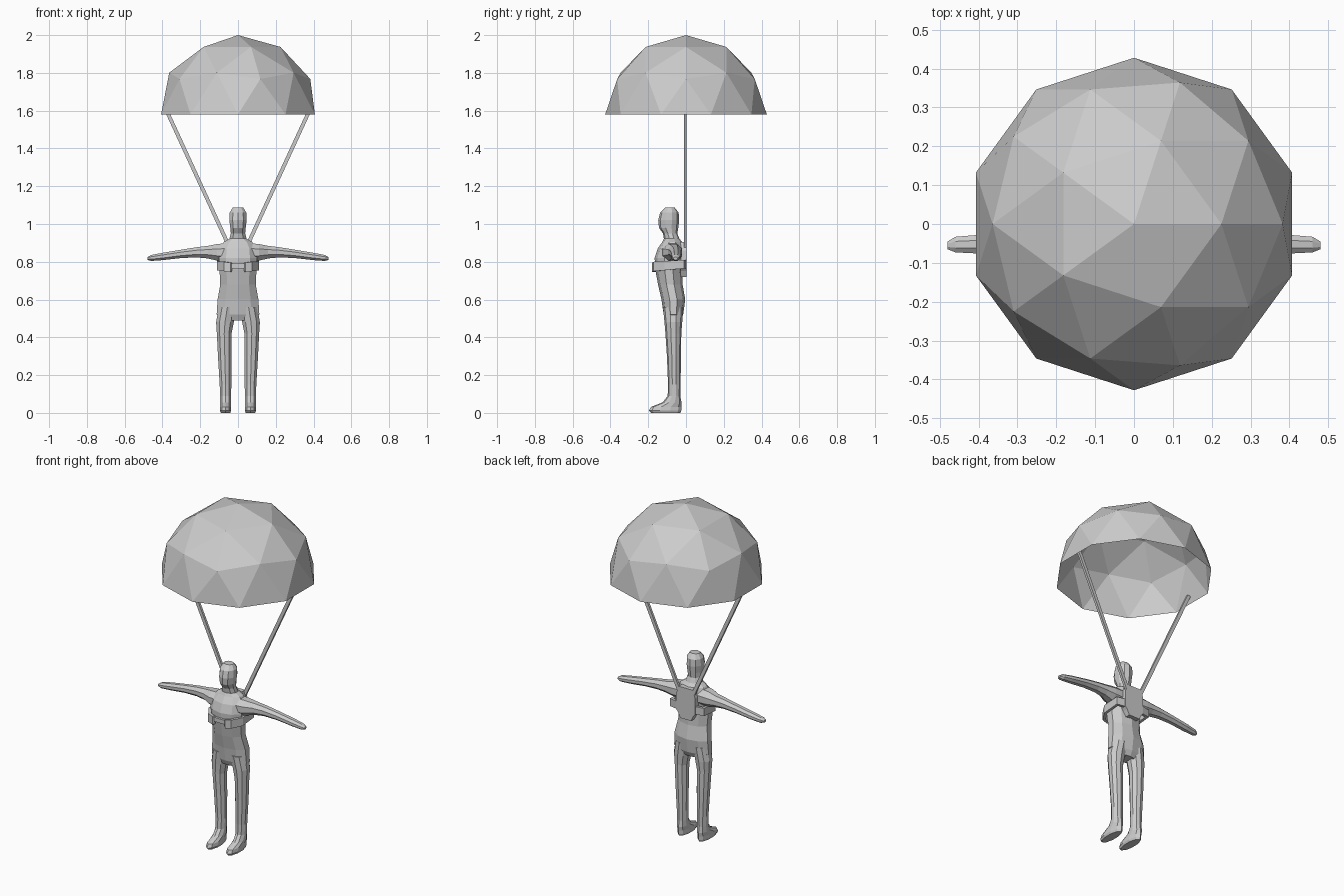
import bpy, bmesh, math
from mathutils import Vector

if "Cube" in bpy.data.objects:
    bpy.data.objects.remove(bpy.data.objects["Cube"])


def finish(bm, name):
    bmesh.ops.recalc_face_normals(bm, faces=bm.faces[:])
    me = bpy.data.meshes.new(name)
    bm.to_mesh(me)
    bm.free()
    ob = bpy.data.objects.new(name, me)
    bpy.context.collection.objects.link(ob)
    return ob


def loft(name, rings, along="z", sides=10):
    """Capped skin through elliptical rings: (centre, half size 1, half size 2)."""
    bm = bmesh.new()
    loops = []
    for c, a, b in rings:
        loop = []
        for i in range(sides):
            t = 2 * math.pi * (i + 0.5) / sides
            u, v = a * math.cos(t) / math.cos(math.pi / sides), b * math.sin(t)
            off = (u, v, 0) if along == "z" else (0, u, v)
            loop.append(bm.verts.new(Vector(c) + Vector(off)))
        loops.append(loop)
    for p, q in zip(loops, loops[1:]):
        for i in range(sides):
            j = (i + 1) % sides
            bm.faces.new((p[i], p[j], q[j], q[i]))
    bm.faces.new(loops[0])
    bm.faces.new(loops[-1])
    return finish(bm, name)


def upright(cx, rows):
    """Rows (z, front y, back y, half width[, x]) to rings."""
    return [((r[4] if len(r) > 4 else cx, (r[1] + r[2]) / 2, r[0]), r[3], (r[2] - r[1]) / 2)
            for r in rows]


# torso, neck and head
body = loft("body", upright(0, [
    (.49, -.105, -.03, .07), (.52, -.118, -.015, .113), (.60, -.13, -.004, .108),
    (.68, -.148, -.018, .094), (.76, -.163, -.02, .098), (.82, -.166, -.012, .102),
    (.87, -.15, -.012, .098), (.905, -.125, -.02, .075), (.922, -.117, -.035, .045),
    (.95, -.122, -.046, .038), (.98, -.143, -.041, .041), (1.02, -.147, -.036, .046),
    (1.06, -.137, -.039, .044), (1.087, -.11, -.06, .028)]))

# arms and legs
limbs = []
for s in (-1, 1):
    limbs.append(loft("leg", upright(0, [
        (0, -.185, -.03, .025, s * .066), (.012, -.197, -.025, .030, s * .066),
        (.032, -.185, -.025, .029, s * .066), (.055, -.125, -.024, .029, s * .066),
        (.09, -.097, -.03, .029, s * .066), (.15, -.095, -.029, .031, s * .066),
        (.30, -.101, -.026, .036, s * .070), (.42, -.109, -.025, .039, s * .073),
        (.48, -.114, -.02, .047, s * .069), (.56, -.122, -.015, .046, s * .056)])))
    limbs.append(loft("arm", [((s * x, y, z), a, b) for x, y, z, a, b in [
        (.05, -.075, .85, .055, .052), (.11, -.07, .85, .05, .048),
        (.16, -.06, .851, .036, .036), (.22, -.056, .85, .03, .029),
        (.30, -.053, .842, .026, .024), (.40, -.052, .828, .024, .021),
        (.46, -.053, .82, .02, .017), (.48, -.055, .817, .01, .008)]], along="x", sides=8))

# merge limbs into the body
bpy.context.view_layer.objects.active = body
for limb in limbs:
    m = body.modifiers.new("union", "BOOLEAN")
    m.operation, m.solver, m.object = "UNION", "EXACT", limb
    bpy.ops.object.modifier_apply(modifier=m.name)
    bpy.data.objects.remove(limb)

# harness belt: band around the chest, narrower at the front buckle
half = [(.035, -.176, .765, .79), (.04, -.18, .745, .795), (.075, -.172, .75, .80),
        (.112, -.115, .755, .803), (.112, -.01, .765, .81), (.06, 0, .765, .81)]
path = half + [(-x, y, a, b) for x, y, a, b in reversed(half)]
bm = bmesh.new()
cols = []
for x, y, a, b in path:
    xi, yi = x * .86, -.09 + (y + .09) * .84
    cols.append([bm.verts.new(p) for p in ((x, y, a), (x, y, b), (xi, yi, b), (xi, yi, a))])
for p, q in zip(cols, cols[1:] + cols[:1]):
    for i in range(4):
        j = (i + 1) % 4
        bm.faces.new((p[i], p[j], q[j], q[i]))
finish(bm, "harness_belt")

# back plate
outline = [(.035, .72), (.05, .75), (.062, .765), (.062, .86), (.045, .905)]
outline += [(-x, z) for x, z in reversed(outline)]
bm = bmesh.new()
face = bm.faces.new([bm.verts.new((x, -.03, z)) for x, z in outline])
ext = bmesh.ops.extrude_face_region(bm, geom=[face], use_keep_orig=True)
bmesh.ops.translate(bm, vec=(0, .033, 0),
                    verts=[g for g in ext["geom"] if isinstance(g, bmesh.types.BMVert)])
finish(bm, "back_plate")

# risers from the plate to the canopy
for s in (-1, 1):
    a, b = Vector((s * .035, -.004, .855)), Vector((s * .385, -.004, 1.615))
    bpy.ops.mesh.primitive_cube_add(size=1, location=(a + b) / 2)
    ob = bpy.context.object
    ob.name = "riser_left" if s < 0 else "riser_right"
    ob.scale = (.02, .014, (b - a).length)
    ob.rotation_euler = (0, math.atan2(b.x - a.x, b.z - a.z), 0)

# canopy: open upper half of an icosphere
bm = bmesh.new()
bmesh.ops.create_icosphere(bm, subdivisions=2, radius=.428)
bmesh.ops.delete(bm, geom=[v for v in bm.verts if v.co.z < -.01], context="VERTS")
for v in bm.verts:
    v.co.z = v.co.z * .42 / .428 + 1.58
finish(bm, "canopy")
